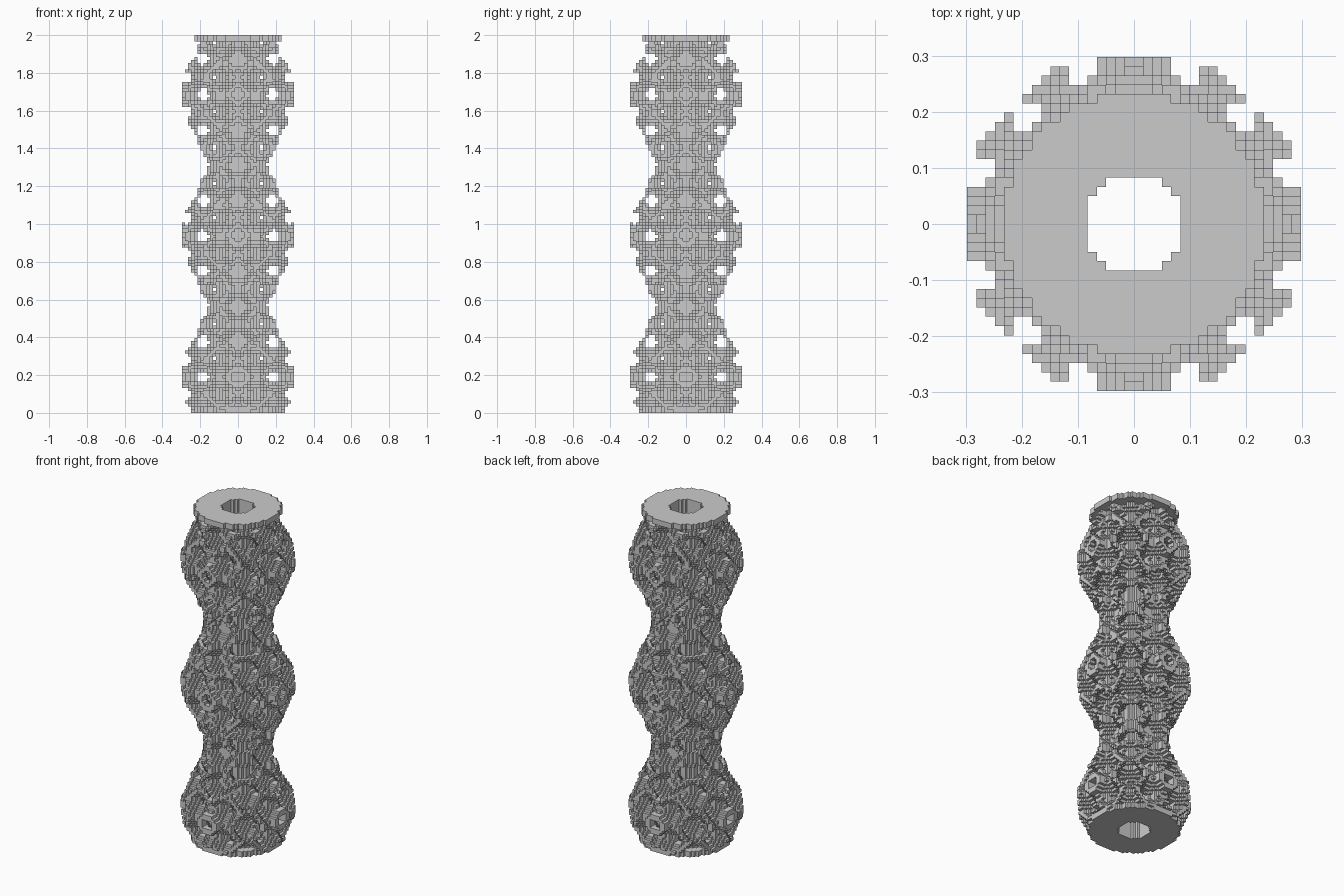
import bpy, bmesh, math

if "Cube" in bpy.data.objects:
    bpy.data.objects.remove(bpy.data.objects["Cube"])

LAYERS, HALF = 121, 18            # voxel layers in height, voxels from the axis to the rim
V = 2.0 / LAYERS                  # voxel size
CELL = 0.1867                     # lattice period
K = 2 * math.pi / CELL
Z0 = 0.004                        # height of the first lattice node
T = 0.5                           # lattice wall thickness
BORE, CORE = 0.088, 0.115         # central hole and core tube radii
BASE_R, TOP_R, PLATE = 0.248, 0.235, 2

grey = bpy.data.materials.new("light_grey")
grey.diffuse_color = (0.6, 0.6, 0.6, 1)
grey.use_nodes = True
grey.node_tree.nodes["Principled BSDF"].inputs["Base Color"].default_value = grey.diffuse_color


def envelope(z):
    """Wavy outer radius of the lattice: three bulges, two waists."""
    return 0.246 + 0.062 * math.cos(K / 4 * (z - Z0 - CELL))


def part_at(i, j, k):
    """Name of the part that fills a voxel, or None."""
    x, y, z = (i + 0.5) * V, (j + 0.5) * V, (k + 0.5) * V
    r = math.hypot(x, y)
    if r < BORE:
        return None
    if k < PLATE and r < BASE_R:
        return "base_plate"
    if k >= LAYERS - PLATE:
        return "top_plate" if r < TOP_R else None
    if r < CORE:
        return "core_tube"
    if r < envelope(z):
        wave = math.cos(K * x) + math.cos(K * y) + math.cos(K * (z - Z0))
        if abs(wave) < T:
            return "lattice_shell"
    return None


# Fill the voxel grid
filled = {}
for k in range(LAYERS):
    for i in range(-HALF, HALF):
        for j in range(-HALF, HALF):
            name = part_at(i, j, k)
            if name:
                filled[i, j, k] = name

# Outward directions with the corners of each voxel side
SIDES = {
    (1, 0, 0): ((1, 0, 0), (1, 1, 0), (1, 1, 1), (1, 0, 1)),
    (-1, 0, 0): ((0, 0, 0), (0, 0, 1), (0, 1, 1), (0, 1, 0)),
    (0, 1, 0): ((0, 1, 0), (0, 1, 1), (1, 1, 1), (1, 1, 0)),
    (0, -1, 0): ((0, 0, 0), (1, 0, 0), (1, 0, 1), (0, 0, 1)),
    (0, 0, 1): ((0, 0, 1), (1, 0, 1), (1, 1, 1), (0, 1, 1)),
    (0, 0, -1): ((0, 0, 0), (0, 1, 0), (1, 1, 0), (1, 0, 0)),
}


def build(name):
    """Make one part from the exposed voxel sides."""
    bm = bmesh.new()
    verts = {}

    def vert(p):
        if p not in verts:
            verts[p] = bm.verts.new((p[0] * V, p[1] * V, p[2] * V))
        return verts[p]

    for (i, j, k), part in filled.items():
        if part != name:
            continue
        for (dx, dy, dz), corners in SIDES.items():
            if (i + dx, j + dy, k + dz) not in filled:
                bm.faces.new([vert((i + a, j + b, k + c)) for a, b, c in corners])
    mesh = bpy.data.meshes.new(name)
    bm.to_mesh(mesh)
    bm.free()
    mesh.materials.append(grey)
    bpy.context.collection.objects.link(bpy.data.objects.new(name, mesh))


for part_name in ("base_plate", "core_tube", "lattice_shell", "top_plate"):
    build(part_name)
